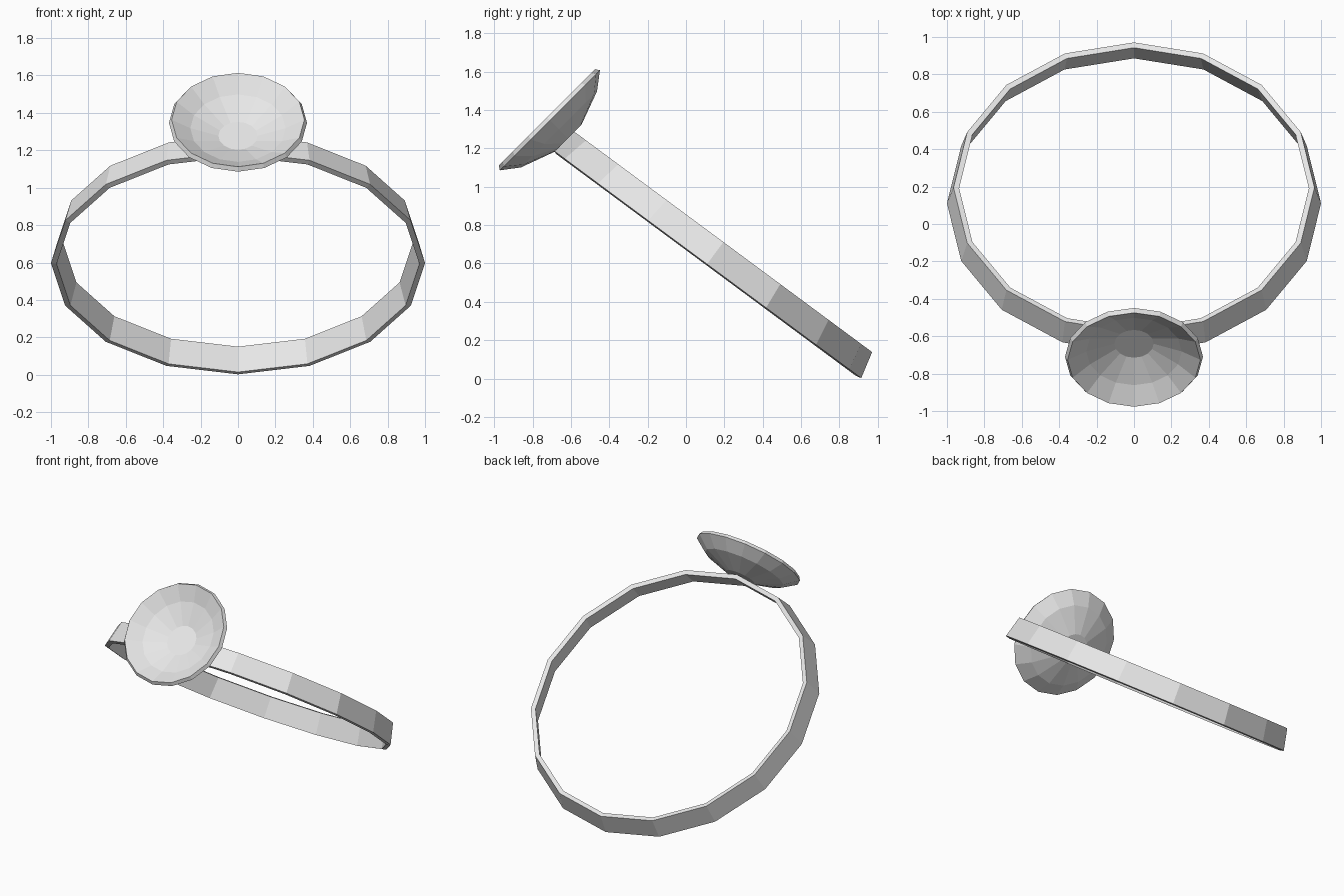
import bpy, bmesh, math
from mathutils import Matrix, Vector

if "Cube" in bpy.data.objects:
    bpy.data.objects.remove(bpy.data.objects["Cube"])

SIDES = 16

metal = bpy.data.materials.new("pale grey")
metal.diffuse_color = (0.8, 0.8, 0.8, 1)
metal.use_nodes = True
metal.node_tree.nodes["Principled BSDF"].inputs["Base Color"].default_value = metal.diffuse_color


def lathe(name, profile, centre, tilt, closed):
    """Spin (radius, height) points round z, then tilt about x and place."""
    bm = bmesh.new()
    rings = []
    for r, h in profile:
        rings.append([bm.verts.new((r * math.sin(2 * math.pi * i / SIDES),
                                    r * math.cos(2 * math.pi * i / SIDES), h))
                      for i in range(SIDES)])
    pairs = list(zip(rings, rings[1:]))
    if closed:
        pairs.append((rings[-1], rings[0]))
    else:
        bm.faces.new(rings[0])
        bm.faces.new(rings[-1])
    for a, b in pairs:
        for i in range(SIDES):
            j = (i + 1) % SIDES
            bm.faces.new((a[i], a[j], b[j], b[i]))
    bmesh.ops.recalc_face_normals(bm, faces=bm.faces)
    bm.transform(Matrix.Translation(Vector(centre))
                 @ Matrix.Rotation(math.radians(tilt), 4, 'X'))
    mesh = bpy.data.meshes.new(name)
    bm.to_mesh(mesh)
    bm.free()
    mesh.materials.append(metal)
    obj = bpy.data.objects.new(name, mesh)
    bpy.context.collection.objects.link(obj)
    return obj


# Slightly tapered headband hoop, leaning up towards the front
lathe("headband",
      [(1.0, 0.0), (0.965, 0.143), (0.935, 0.136), (0.97, -0.007)],
      (0, 0.11, 0.597), -36.5, True)

# Shallow dish fixed to the front of the band, facing up and forward
lathe("dish",
      [(0.105, -0.121), (0.255, -0.063), (0.355, 0.0),
       (0.369, -0.023), (0.28, -0.09), (0.102, -0.155)],
      (0, -0.726, 1.363), 45, False)
